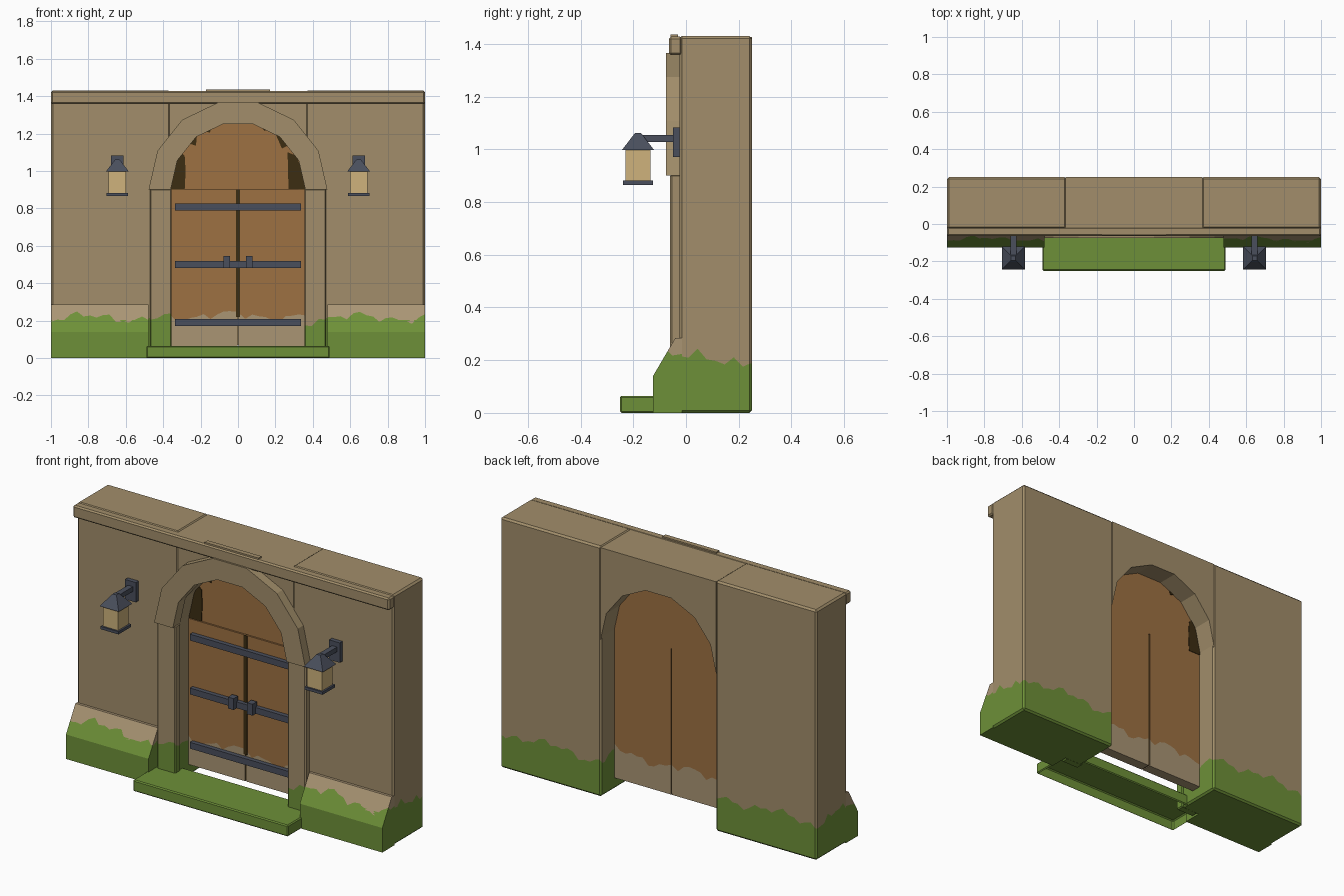
import bpy, bmesh, math
from mathutils import Vector

if "Cube" in bpy.data.objects:
    bpy.data.objects.remove(bpy.data.objects["Cube"])


def material(name, r, g, b):
    m = bpy.data.materials.new(name)
    m.diffuse_color = (r, g, b, 1)
    m.use_nodes = True
    m.node_tree.nodes["Principled BSDF"].inputs["Base Color"].default_value = m.diffuse_color
    return m


TAN = material("tan_stone", .36, .27, .145)
DUSTY = material("dusty_tan", .40, .30, .175)
GREEN = material("moss_green", .155, .28, .04)
WOOD = material("orange_wood", .34, .165, .055)
DARK = material("dark_brown", .045, .026, .006)
METAL = material("dark_metal", .068, .078, .108)
GLOW = material("lantern_glass", .62, .45, .20)


def wave(t):
    """Ragged paint line, as a height offset."""
    return (.018 * math.sin(13 * t + 1) + .014 * math.sin(37 * t)
            + .010 * math.sin(71 * t + 2))


def finish(name, bm, mats):
    bmesh.ops.recalc_face_normals(bm, faces=bm.faces[:])
    me = bpy.data.meshes.new(name)
    bm.to_mesh(me)
    bm.free()
    for m in mats:
        me.materials.append(m)
    ob = bpy.data.objects.new(name, me)
    bpy.context.collection.objects.link(ob)
    return ob


def ragged(bm, cut, slope=None):
    """Split at height cut, wobble the split; faces below get slot 1."""
    def slice_at(co, no):
        bmesh.ops.bisect_plane(bm, geom=bm.verts[:] + bm.edges[:] + bm.faces[:],
                               plane_co=co, plane_no=no, dist=1e-5)
    for axis in (0, 1):
        lo = min(v.co[axis] for v in bm.verts)
        hi = max(v.co[axis] for v in bm.verts)
        n = max(1, round((hi - lo) / .035))
        if n < 3:
            continue
        for i in range(1, n):
            co, no = Vector(), Vector()
            co[axis], no[axis] = lo + (hi - lo) * i / n, 1
            slice_at(co, no)
    slice_at((0, 0, cut), (0, 0, 1))
    for f in bm.faces:
        f.material_index = int(all(v.co.z < cut + 1e-4 for v in f.verts))
    for v in bm.verts:
        if abs(v.co.z - cut) < 1e-4:
            d = wave(v.co.x + v.co.y * 1.3)
            v.co.z += d
            if slope and abs(v.co.y - slope[0]) < .002:
                v.co.y += d * slope[1]


def prism(name, pts, axis, a, b, mats, bevel=0, cut=None, slope=None, open_bottom=False):
    """Extrude a 2D outline along an axis; outline is (y,z), (x,z) or (x,y)."""
    bm = bmesh.new()

    def at(p, t):
        c = list(p)
        c.insert(axis, t)
        return c
    rows = [[bm.verts.new(at(p, t)) for p in pts] for t in (a, b)]
    bm.faces.new(rows[0])
    bm.faces.new(rows[1][::-1])
    n = len(pts)
    for i in range(n):
        j = (i + 1) % n
        bm.faces.new((rows[0][i], rows[1][i], rows[1][j], rows[0][j]))
    bmesh.ops.recalc_face_normals(bm, faces=bm.faces[:])
    if bevel:
        bmesh.ops.bevel(bm, geom=bm.edges[:], offset=bevel, segments=1,
                        affect='EDGES', profile=.5)
    if cut:
        ragged(bm, cut, slope)
    if open_bottom:
        bm.normal_update()
        low = [f for f in bm.faces if f.normal.z < -.9]
        bmesh.ops.delete(bm, geom=low, context='FACES')
    return finish(name, bm, mats)


def box(name, x0, x1, y0, y1, z0, z1, mats, **kw):
    return prism(name, [(x0, y0), (x1, y0), (x1, y1), (x0, y1)], 2, z0, z1, mats, **kw)


def pair(s, a, b):
    return sorted((s * a, s * b))


def arc(r, n=7, z=.9):
    return [(r * math.cos(math.pi * i / n), z + r * math.sin(math.pi * i / n))
            for i in range(n + 1)]


R = .365
# Wall above the door, with arched opening
prism("wall_over_arch", [(R, 1.425), (R, .9)] + arc(R)[1:-1] + [(-R, .9), (-R, 1.425)],
      1, -.022, .25, [TAN])
# Raised arch moulding
prism("arch_moulding", arc(.478) + arc(R - .005)[::-1], 1, -.075, -.01, [TAN])
# Cornice and its small cap
box("cornice", -1, 1, -.065, -.015, 1.357, 1.427, [TAN], bevel=.008)
box("cornice_cap", -.17, .17, -.058, -.03, 1.42, 1.435, [TAN])
# Doorstep, hollow underneath
box("doorstep", -.49, .49, -.25, .02, 0, .065, [GREEN], bevel=.006, open_bottom=True)
# Arched panel over the doors
prism("arch_panel", arc(R + .01), 1, .08, .13, [WOOD])
# Dark worn patches on the arch panel, front and back
patches = [
    [(-.37, .9), (-.285, .9), (-.28, 1.0), (-.285, 1.08), (-.305, 1.10), (-.34, 1.03)],
    [(.37, .9), (.27, .905), (.265, 1.10), (.315, 1.08), (.34, 1.0)],
    [(-.27, 1.15), (-.225, 1.135), (-.22, 1.185)],
    [(-.19, 1.215), (-.15, 1.205), (-.14, 1.24)],
    [(.20, 1.20), (.235, 1.12), (.275, 1.14)],
    [(.12, 1.245), (.14, 1.215), (.18, 1.22)],
]
for i, p in enumerate(patches):
    prism("worn_patch_front_%d" % i, p, 1, .076, .081, [DARK])
    if i in (0, 3):
        prism("worn_patch_back_%d" % i, p, 1, .129, .133, [DARK])
# Dark seam between the doors and iron straps
box("door_seam", -.011, .011, .066, .075, .22, .9, [DARK])
box("door_seam_core", -.006, .006, .075, .126, .07, .9, [DARK])
for i, z in enumerate((.19, .50, .808)):
    box("iron_strap_%d" % i, -.336, .336, .045, .075, z - .018, z + .018, [METAL])

for s, side in ((-1, "left"), (1, "right")):
    # Side wall with mossy foot
    box("wall_" + side, *pair(s, R - .003, 1), -.025, .25, 0, 1.43, [TAN, GREEN],
        bevel=.01, cut=.205)
    # Sloped plinth
    y, k = -.125 + (.215 - .14) * .085 / .145, .085 / .145
    prism("plinth_" + side, [(-.125, 0), (-.125, .14), (-.04, .285), (-.015, .285), (-.015, 0)],
          0, *pair(s, .478, 1), [DUSTY, GREEN], cut=.215, slope=(y, k))
    # Door post
    box("door_post_" + side, *pair(s, .355, .47), -.06, -.01, 0, .905, [TAN, GREEN],
        bevel=.006, cut=.205)
    # Door leaf, pale at the foot
    box("door_leaf_" + side, *pair(s, .004, .362), .07, .13, .065, .9, [WOOD, DUSTY], cut=.225)
    # Handle
    box("handle_" + side, *pair(s, .042, .078), .02, .06, .48, .545, [METAL])
    # Wall lantern
    x, yc = .645 * s, -.182
    box("lantern_plate_" + side, x - .034, x + .034, -.05, -.02, .97, 1.083, [METAL])
    box("lantern_arm_" + side, x - .016, x + .016, yc, -.04, 1.028, 1.055, [METAL])
    box("lantern_glass_" + side, x - .047, x + .047, yc - .047, yc + .047, .878, 1.0, [GLOW])
    box("lantern_base_" + side, x - .057, x + .057, yc - .057, yc + .057, .865, .881, [METAL])
    bm = bmesh.new()
    bmesh.ops.create_cone(bm, cap_ends=True, segments=4, radius1=.061 * math.sqrt(2),
                          radius2=.012 * math.sqrt(2), depth=.064)
    for v in bm.verts:
        c, r = v.co.copy(), math.hypot(v.co.x, v.co.y) / math.sqrt(2)
        a = math.floor(math.atan2(c.y, c.x) / (math.pi / 2) + .01) * math.pi / 2 + math.pi / 4
        v.co = (x + r * math.sqrt(2) * math.cos(a), yc + r * math.sqrt(2) * math.sin(a),
                c.z + 1.029)
    finish("lantern_roof_" + side, bm, [METAL])
